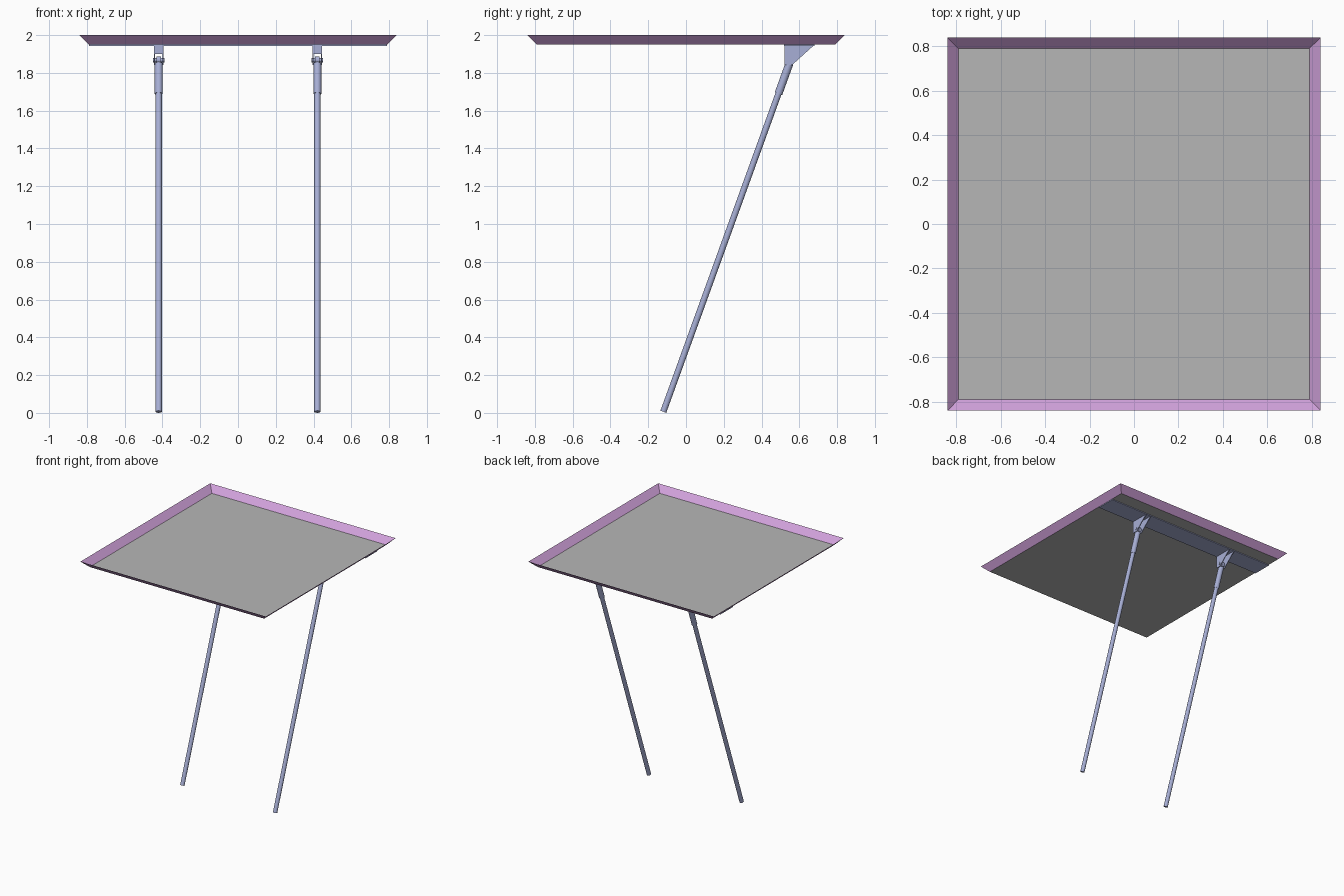
import bpy, bmesh, math
from mathutils import Vector

if "Cube" in bpy.data.objects:
    bpy.data.objects.remove(bpy.data.objects["Cube"])


def material(name, rgb):
    m = bpy.data.materials.new(name)
    m.diffuse_color = (*rgb, 1)
    m.use_nodes = True
    m.node_tree.nodes["Principled BSDF"].inputs["Base Color"].default_value = m.diffuse_color
    return m


GREY = material("panel grey", (0.47, 0.47, 0.47))
PINK = material("rim mauve", (0.64, 0.36, 0.71))
STEEL = material("steel blue", (0.39, 0.43, 0.67))


def add_object(name, bm, mat, smooth=False):
    me = bpy.data.meshes.new(name)
    bm.to_mesh(me)
    bm.free()
    me.materials.append(mat)
    ob = bpy.data.objects.new(name, me)
    bpy.context.collection.objects.link(ob)
    if smooth:
        bpy.context.view_layer.objects.active = ob
        ob.select_set(True)
        bpy.ops.object.shade_smooth_by_angle(angle=math.radians(40))
        ob.select_set(False)
    return ob


def box(name, lo, hi, mat):
    bm = bmesh.new()
    bmesh.ops.create_cube(bm, size=1)
    for v in bm.verts:
        v.co = Vector([(a + b) / 2 + c * (b - a) for a, b, c in zip(lo, hi, v.co)])
    return add_object(name, bm, mat)


def tube(name, a, b, r, mat, sides=20):
    a, b = Vector(a), Vector(b)
    bm = bmesh.new()
    bmesh.ops.create_cone(bm, cap_ends=True, segments=sides, radius1=r, radius2=r, depth=(b - a).length)
    rot = (b - a).to_track_quat('Z', 'Y')
    for v in bm.verts:
        v.co = rot @ v.co + (a + b) / 2
    return add_object(name, bm, mat, True)


def side_plate(name, x0, x1, profile, mat):
    """Extrude a (y, z) outline from x0 to x1."""
    bm = bmesh.new()
    f = bm.faces.new([bm.verts.new((x0, y, z)) for y, z in profile])
    ext = bmesh.ops.extrude_face_region(bm, geom=[f])
    for v in ext["geom"]:
        if isinstance(v, bmesh.types.BMVert):
            v.co.x = x1
    bmesh.ops.recalc_face_normals(bm, faces=bm.faces)
    return add_object(name, bm, mat)


def ring(bm, half, z):
    return [bm.verts.new((sx * half, sy * half, z)) for sx, sy in ((-1, -1), (1, -1), (1, 1), (-1, 1))]


# Flat panel and flared single-sheet rim
INNER, OUTER, FLOOR, TOP = 0.79, 0.84, 1.95, 2.0
bm = bmesh.new()
bm.faces.new(ring(bm, INNER, FLOOR))
add_object("panel", bm, GREY)

bm = bmesh.new()
low, high = ring(bm, INNER, FLOOR), ring(bm, OUTER, TOP)
for i in range(4):
    j = (i + 1) % 4
    bm.faces.new((low[j], low[i], high[i], high[j]))
add_object("flared_rim", bm, PINK)

# Mounting strip under the panel
box("mounting_strip", (-0.79, 0.52, 1.943), (0.79, 0.68, 1.949), STEEL)

# Two leaning legs with sleeves and hinge brackets
TILT = math.radians(19.9)
FOOT_Y = -0.12
for side, x in (("left", -0.42), ("right", 0.42)):
    def on_axis(z):
        return (x, FOOT_Y + (z - 0.006) * math.tan(TILT), z)

    tube(side + "_leg", on_axis(0.006), on_axis(1.75), 0.0165, STEEL)
    tube(side + "_sleeve", on_axis(1.69), on_axis(1.85), 0.021, STEEL)

    # hinge tongue and pin
    py, pz = on_axis(1.868)[1:]
    tube(side + "_tongue", on_axis(1.84), (x, py, pz), 0.014, STEEL, 12)
    tube(side + "_tongue_eye", (x - 0.012, py, pz), (x + 0.012, py, pz), 0.02, STEEL)
    tube(side + "_hinge_pin", (x - 0.03, py, pz), (x + 0.03, py, pz), 0.012, STEEL, 12)

    # bracket cheeks, front web
    outline = [(0.522, 1.944), (0.522, 1.842), (0.562, 1.842), (0.675, 1.944)]
    for s, tag in ((-1, "a"), (1, "b")):
        side_plate(f"{side}_bracket_cheek_{tag}", x + s * 0.02, x + s * 0.026, outline, STEEL)
    box(side + "_bracket_web", (x - 0.02, 0.522, 1.9), (x + 0.02, 0.528, 1.944), STEEL)
